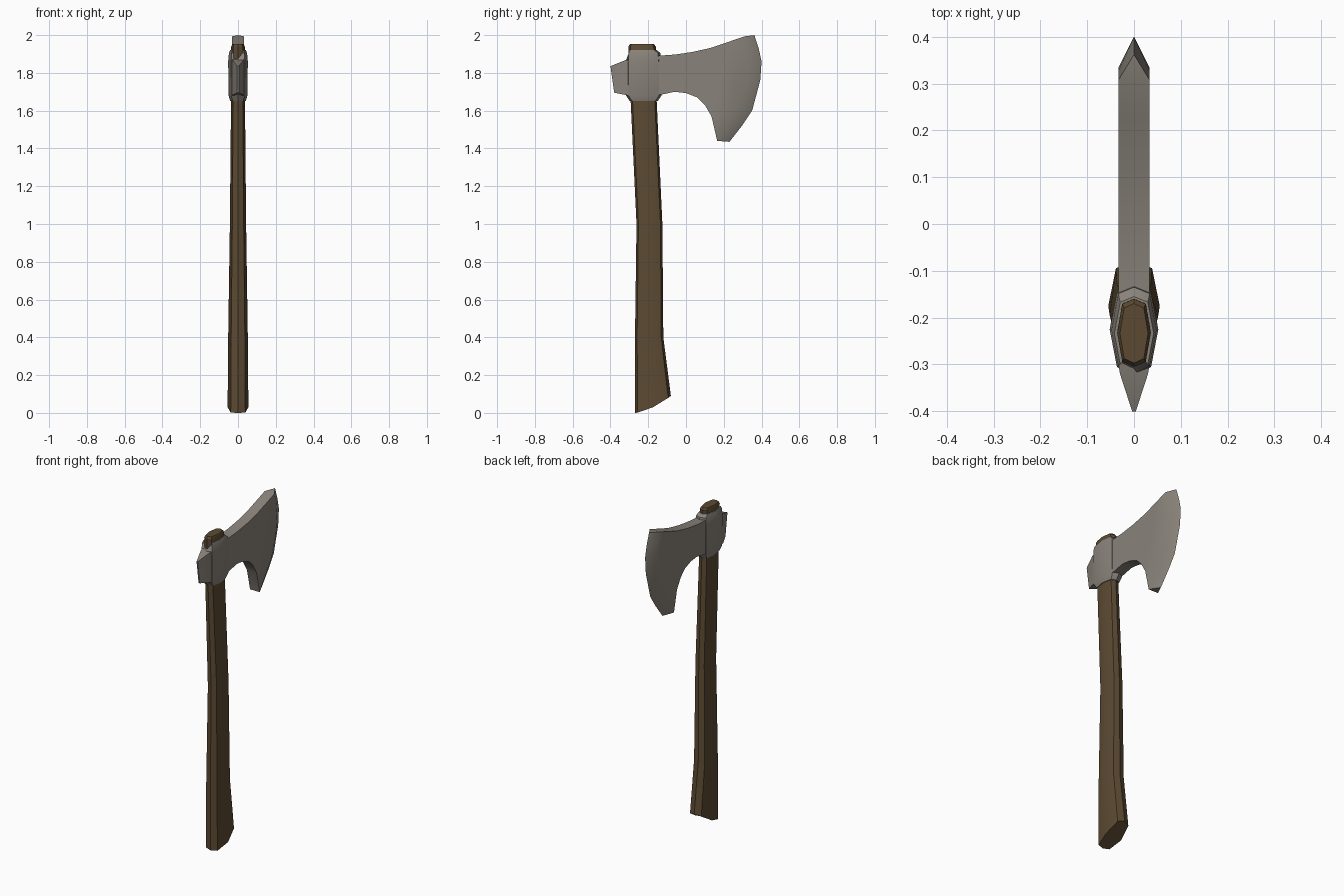
import bpy, bmesh, math

if "Cube" in bpy.data.objects:
    bpy.data.objects.remove(bpy.data.objects["Cube"])


def material(name, rgb):
    m = bpy.data.materials.new(name)
    m.diffuse_color = (*rgb, 1)
    m.use_nodes = True
    m.node_tree.nodes["Principled BSDF"].inputs["Base Color"].default_value = m.diffuse_color
    return m


steel = material("grey steel", (0.25, 0.225, 0.195))
wood = material("brown wood", (0.105, 0.068, 0.032))


def finish(name, bm, mat, angle=32):
    bmesh.ops.recalc_face_normals(bm, faces=bm.faces)
    me = bpy.data.meshes.new(name)
    bm.to_mesh(me)
    bm.free()
    me.materials.append(mat)
    ob = bpy.data.objects.new(name, me)
    bpy.context.collection.objects.link(ob)
    bpy.ops.object.select_all(action='DESELECT')
    ob.select_set(True)
    bpy.context.view_layer.objects.active = ob
    bpy.ops.object.shade_smooth_by_angle(angle=math.radians(angle))
    return ob


def loft(bm, rings):
    """Skin a list of equal-length point rings and cap both ends."""
    vs = [[bm.verts.new(p) for p in r] for r in rings]
    n = len(vs[0])
    for a, b in zip(vs, vs[1:]):
        for i in range(n):
            j = (i + 1) % n
            bm.faces.new((a[i], a[j], b[j], b[i]))
    bm.faces.new(vs[0][::-1])
    bm.faces.new(vs[-1])


# Eight-sided section shared by handle and eye, (x, y) in unit size
SECTION = [(0, -1), (0.7, -0.85), (1, 0), (0.7, 0.85),
           (0, 1), (-0.7, 0.85), (-1, 0), (-0.7, -0.85)]


def section(z, back, front, half):
    c, h = (back + front) / 2, (front - back) / 2
    return [[x * half, c + y * h, z] for x, y in SECTION]


# Handle with slanted foot and chamfered top
rings = [section(*r) for r in [
    (0, -0.27, -0.08, 0.055), (0.4, -0.27, -0.12, 0.052),
    (1.0, -0.262, -0.125, 0.043), (1.65, -0.293, -0.155, 0.037),
    (1.94, -0.305, -0.16, 0.036), (1.952, -0.297, -0.17, 0.03)]]
for p in rings[0]:
    p[2] = 0.09 * max(0, (p[1] + 0.27) / 0.19) ** 1.6
bm = bmesh.new()
loft(bm, rings)
finish("handle", bm, wood)

# Eye of the head, notched at the back so the wood shows
rings = [section(*r) for r in [
    (1.65, -0.297, -0.15, 0.041), (1.68, -0.318, -0.13, 0.05),
    (1.86, -0.32, -0.13, 0.052), (1.905, -0.317, -0.135, 0.048),
    (1.92, -0.312, -0.155, 0.042)]]
for r in rings[3:]:
    r[0][1] += 0.05
bm = bmesh.new()
loft(bm, rings)
finish("head_eye", bm, steel)

# Wedge-shaped poll behind the eye: y, half width, bottom and top
bm = bmesh.new()
loft(bm, [[(-w, y0, z0), (w, y0, z0), (w, y1, z1), (-w, y1, z1)]
          for w, y0, z0, y1, z1 in [
              (0.038, -0.27, 1.675, -0.27, 1.875),
              (0.03, -0.32, 1.683, -0.32, 1.868),
              (0.004, -0.38, 1.695, -0.40, 1.836)]])
finish("poll", bm, steel)

# Bearded blade: flat cheeks with a bevel running to the cutting edge
T = 0.033
top = [(-0.2, 1.89), (-0.13, 1.892), (-0.06, 1.897), (0.03, 1.91),
       (0.13, 1.932), (0.23, 1.966)]
bevel = [(0.308, 1.993), (0.328, 1.93), (0.335, 1.86), (0.325, 1.75),
         (0.285, 1.62), (0.235, 1.54), (0.165, 1.44)]
edge = [(0.362, 2.0), (0.385, 1.93), (0.40, 1.86), (0.393, 1.76),
        (0.35, 1.60), (0.30, 1.525), (0.23, 1.435)]
under = [(0.135, 1.57), (0.10, 1.63), (0.06, 1.67), (0.0, 1.693),
         (-0.06, 1.70), (-0.13, 1.685), (-0.2, 1.68)]
outline = top + bevel + under
bm = bmesh.new()
L, R = ([bm.verts.new((x, y, z)) for y, z in outline] for x in (-T, T))
E = [bm.verts.new((0, y, z)) for y, z in edge]
s, e = len(top), len(top) + len(bevel) - 1
bm.faces.new(L)
bm.faces.new(R[::-1])
for i in range(len(outline)):
    j = (i + 1) % len(outline)
    if s <= i < e:
        k = i - s
        for S in (L, R):
            bm.faces.new((S[i], S[j], E[k + 1], E[k]))
    else:
        bm.faces.new((L[i], L[j], R[j], R[i]))
bm.faces.new((L[s], R[s], E[0]))
bm.faces.new((L[e], R[e], E[-1]))
finish("blade", bm, steel)
